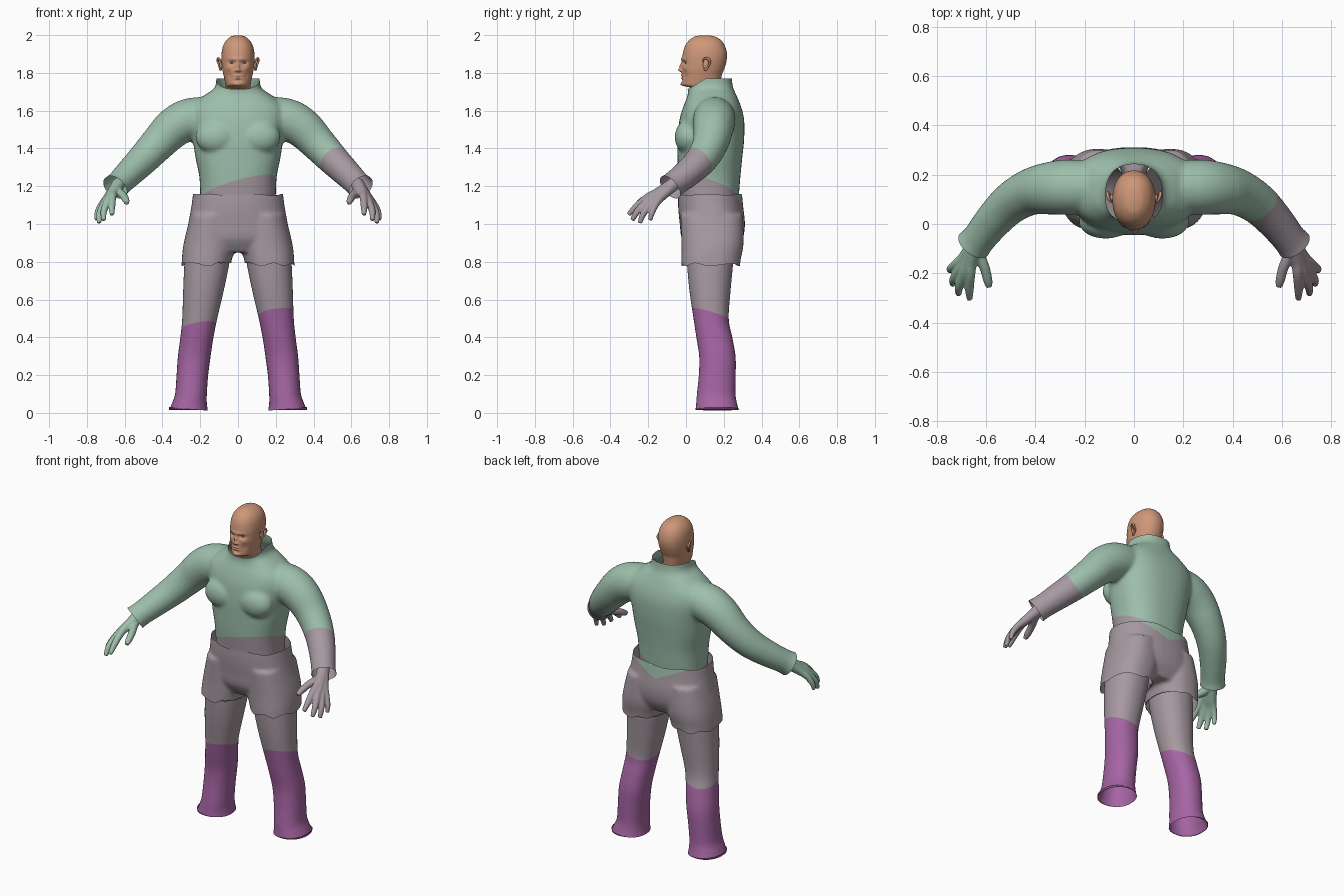
import bpy, bmesh, math
from mathutils import Vector

cube = bpy.data.objects.get("Cube")
if cube:
    bpy.data.objects.remove(cube)


def material(name, rgb):
    m = bpy.data.materials.new(name)
    m.use_nodes = True
    m.diffuse_color = (*rgb, 1)
    m.node_tree.nodes["Principled BSDF"].inputs["Base Color"].default_value = (*rgb, 1)
    return m


GREEN = material("sage green", (0.34, 0.52, 0.41))
GREY = material("mauve grey", (0.38, 0.32, 0.355))
PURPLE = material("purple", (0.38, 0.13, 0.37))
SKIN = material("skin", (0.62, 0.31, 0.19))
EYE = material("eye grey", (0.3, 0.3, 0.36))


def spline(pts, steps):
    """Smooth interpolation of tuples."""
    out = []
    for i in range(len(pts) - 1):
        a, b, c, d = pts[max(i - 1, 0)], pts[i], pts[i + 1], pts[min(i + 2, len(pts) - 1)]
        for k in range(steps):
            t = k / steps
            out.append([q + t * ((r - p) / 2 + t * (p - 2.5 * q + 2 * r - s / 2
                        + t * (1.5 * (q - r) + (s - p) / 2))) for p, q, r, s in zip(a, b, c, d)])
    return out + [list(pts[-1])]


def skin_rings(bm, rings, caps):
    loops = [[bm.verts.new(p) for p in ring] for ring in rings]
    n = len(loops[0])
    for a, b in zip(loops, loops[1:]):
        for i in range(n):
            bm.faces.new((a[i], a[(i + 1) % n], b[(i + 1) % n], b[i]))
    if caps:
        bm.faces.new(loops[0])
        bm.faces.new(loops[-1])


def stack(bm, stations, side=1, power=2.0, seg=40, steps=5, caps=True):
    """Loft level sections given as (z, x0, x1, y0, y1)."""
    rings = []
    for z, x0, x1, y0, y1 in spline(stations, steps):
        ring = []
        for i in range(seg):
            t = 2 * math.pi * i / seg
            c, s = (math.copysign(abs(f) ** (2 / power), f) for f in (math.cos(t), math.sin(t)))
            ring.append((side * ((x0 + x1) / 2 + c * (x1 - x0) / 2), (y0 + y1) / 2 + s * (y1 - y0) / 2, z))
        rings.append(ring)
    skin_rings(bm, rings, caps)


def tube(bm, pts, side=1, seg=20, steps=4):
    """Loft round sections along (x, y, z, radius) points."""
    path = spline(pts, steps)
    rings = []
    for i, (x, y, z, r) in enumerate(path):
        d = Vector(path[min(i + 1, len(path) - 1)][:3]) - Vector(path[max(i - 1, 0)][:3])
        u = d.cross((0, 0, 1)).normalized()
        v = d.cross(u).normalized()
        ring = []
        for k in range(seg):
            t = 2 * math.pi * k / seg
            p = Vector((x, y, z)) + r * (math.cos(t) * u + math.sin(t) * v)
            ring.append((side * p.x, p.y, p.z))
        rings.append(ring)
    skin_rings(bm, rings, True)


def ball(bm, centre, size):
    new = bmesh.ops.create_uvsphere(bm, u_segments=24, v_segments=16, radius=1)["verts"]
    for v in new:
        v.co = Vector(centre) + Vector(a * b for a, b in zip(v.co, size))


def finish(name, bm, mats, voxel=0, smooth=0):
    bmesh.ops.recalc_face_normals(bm, faces=bm.faces)
    me = bpy.data.meshes.new(name)
    bm.to_mesh(me)
    bm.free()
    ob = bpy.data.objects.new(name, me)
    bpy.context.collection.objects.link(ob)
    if voxel:
        m = ob.modifiers.new("fuse", "REMESH")
        m.mode, m.voxel_size = "VOXEL", voxel
        m = ob.modifiers.new("relax", "SMOOTH")
        m.factor, m.iterations = 0.5, smooth
        bpy.context.view_layer.update()
        dg = bpy.context.evaluated_depsgraph_get()
        ob.data = bpy.data.meshes.new_from_object(ob.evaluated_get(dg))
        ob.modifiers.clear()
    ob.data.materials.clear()
    for m in mats:
        ob.data.materials.append(m)
    for p in ob.data.polygons:
        p.use_smooth, p.material_index = True, 0
    return ob


def split(ob, point, normal, index=None, where=lambda c: True):
    """Trim the side the normal points to, or recolour it when an index is given."""
    bm = bmesh.new()
    bm.from_mesh(ob.data)
    point, normal = Vector(point), Vector(normal).normalized()
    faces = [f for f in bm.faces if where(f.calc_center_median())]
    geom = set(faces) | {e for f in faces for e in f.edges} | {v for f in faces for v in f.verts}
    bmesh.ops.bisect_plane(bm, geom=list(geom), plane_co=point, plane_no=normal, clear_outer=index is None)
    if index is not None:
        for f in bm.faces:
            c = f.calc_center_median()
            if where(c) and (c - point).dot(normal) > 0:
                f.material_index = index
    bm.to_mesh(ob.data)
    bm.free()


# Shirt: torso, chest and arms fused, then opened at collar, cuffs and waist
bm = bmesh.new()
torso = [(1.04, .2, -.03, .27), (1.15, .2, -.035, .28), (1.25, .205, -.043, .288), (1.35, .225, -.045, .298),
         (1.45, .24, -.045, .308), (1.55, .26, -.035, .308), (1.62, .25, -.015, .292), (1.68, .18, .008, .268),
         (1.72, .125, .008, .25), (1.77, .115, -.012, .243), (1.83, .12, -.025, .245)]
stack(bm, [(z, -w, w, a, b) for z, w, a, b in torso], power=2.4)
arm = [(.1, .15, 1.575, .10), (.25, .15, 1.555, .112), (.34, .145, 1.51, .107), (.42, .13, 1.43, .095),
       (.50, .085, 1.345, .085), (.57, .015, 1.275, .076), (.63, -.06, 1.215, .069), (.655, -.09, 1.19, .074),
       (.70, -.145, 1.15, .078)]
for s in (1, -1):
    tube(bm, arm, s, seg=28)
    ball(bm, (s * .115, .01, 1.46), (.11, .07, .09))
shirt = finish("shirt", bm, [GREEN, GREY], .01, 8)
for s in (1, -1):
    split(shirt, (s * .65, -.085, 1.195), (s * .5, -.66, -.56))
split(shirt, (0, 0, 1.77), (0, 0, 1))
split(shirt, (0, 0, 1.708), (0, -.06, .1), where=lambda c: c.z > 1.6)
split(shirt, (0, 0, 1.09), (0, 0, -1))
split(shirt, (.505, .07, 1.34), (.5, -.66, -.56), 1, lambda c: c.x > .35)
split(shirt, (0, 0, 1.22), (.27, -.32, -1), 1, lambda c: abs(c.x) < .3 and c.z < 1.32)

# Hands: each finger runs from the wrist through its knuckle to its tip
wrist = (.63, -.06, 1.215, .036)
fingers = [((.635, -.11, 1.175, .026), (.607, -.175, 1.15, .021), (.594, -.225, 1.128, .019), (.588, -.255, 1.112, .013)),
           ((.66, -.15, 1.165, .026), (.665, -.205, 1.14, .021), (.668, -.265, 1.09, .018), (.667, -.305, 1.05, .012)),
           ((.672, -.15, 1.155, .026), (.69, -.20, 1.125, .021), (.71, -.255, 1.07, .018), (.712, -.285, 1.02, .012)),
           ((.68, -.14, 1.145, .026), (.708, -.185, 1.11, .02), (.733, -.225, 1.055, .017), (.735, -.245, 1.005, .012)),
           ((.685, -.13, 1.145, .025), (.72, -.16, 1.105, .019), (.744, -.18, 1.06, .016), (.748, -.19, 1.02, .011))]
for s, side, mat in ((1, "left", GREY), (-1, "right", GREEN)):
    bm = bmesh.new()
    for f in fingers:
        tube(bm, (wrist, *f), s, seg=14)
    finish(side + "_hand", bm, [mat], .005, 3)

# Shorts: hips and two wide leg openings
bm = bmesh.new()
hips = [(1.22, .232, -.04, .29), (1.1, .246, -.042, .302), (1.0, .264, -.033, .312), (.92, .277, -.022, .3),
        (.85, .26, .02, .26)]
stack(bm, [(z, -w, w, a, b) for z, w, a, b in hips], power=2.3)
for s in (1, -1):
    stack(bm, [(1.05, .02, .25, -.03, .30), (.9, .012, .287, -.024, .305), (.8, .035, .298, -.024, .288),
               (.7, .05, .3, -.02, .28)], s, 2.3)
shorts = finish("shorts", bm, [GREY, GREEN], .01, 6)
split(shorts, (0, 0, .785), (0, 0, -1))
split(shorts, (0, 0, 1.155), (0, 0, 1))
for s in (1, -1):
    split(shorts, (0, 0, 1.075), (-s * .45, 0, 1), 1, lambda c: c.y > .14 and c.x * s >= 0)
for v in shorts.data.vertices:
    if v.co.z < .788:
        v.co.z += .008 * math.sin(45 * v.co.x + 30 * v.co.y) + .03 * max(0, 1 - abs(v.co.x) / .12)
    elif v.co.z > 1.152:
        v.co.z += .005 * math.sin(25 * v.co.x + 20 * v.co.y)

# Trouser legs, open at the flared hems
leg = [(.95, .03, .27, .0, .26), (.8, .045, .283, .005, .25), (.65, .075, .29, .018, .236), (.5, .11, .295, .04, .226),
       (.4, .13, .305, .055, .245), (.3, .145, .318, .07, .262), (.2, .158, .325, .068, .263),
       (.1, .165, .333, .058, .262), (.05, .165, .35, .054, .27), (.012, .16, .366, .05, .28)]
for s, side, knee, lean in ((1, "left", (.2, .04, .55), (.15, -.3, -1)), (-1, "right", (-.215, .04, .48), (.15, -.25, -1))):
    bm = bmesh.new()
    stack(bm, leg, s, 2.2, 48, 6, False)
    trouser = finish(side + "_trouser_leg", bm, [GREY, PURPLE])
    split(trouser, knee, lean, 1)
    for v in trouser.data.vertices:
        if v.co.z < .014:
            v.co.z += .09 * (abs(v.co.x) - .16)

# Head and neck, with the face pushed in and out by soft bumps
bm = bmesh.new()
head = [(1.999, .012, .08, .115), (1.992, .038, .045, .155), (1.97, .064, .014, .188), (1.94, .08, -.006, .207),
        (1.9, .087, -.017, .217), (1.86, .087, -.02, .214), (1.82, .083, -.022, .202), (1.79, .077, -.022, .19),
        (1.76, .071, -.022, .185), (1.735, .066, -.018, .182), (1.72, .067, .025, .182), (1.69, .07, .045, .183),
        (1.64, .075, .05, .19)]
stack(bm, [(z, -w, w, a, b) for z, w, a, b in head], power=2.15, seg=128, steps=8)
# Each bump: x, z, width, height, push
bumps = [(0, 1.873, .05, .01, -.006), (.032, 1.853, .017, .01, .013), (0, 1.835, .008, .02, -.013),
         (0, 1.814, .011, .008, -.017), (.013, 1.811, .007, .006, -.007), (.05, 1.825, .016, .014, -.005),
         (0, 1.785, .02, .004, -.006), (0, 1.779, .022, .0025, .005), (0, 1.773, .018, .004, -.006),
         (0, 1.76, .02, .005, .004), (0, 1.738, .02, .01, -.008), (.045, 1.785, .014, .02, .005)]
for v in bm.verts:
    if v.co.y < .07:
        x, z = abs(v.co.x), v.co.z
        v.co.y += sum(d * math.exp(-((x - cx) / w) ** 2 - ((z - cz) / h) ** 2) for cx, cz, w, h, d in bumps)
finish("head", bm, [SKIN])

# Eyes and ears
for s, side in ((1, "left"), (-1, "right")):
    bm = bmesh.new()
    ball(bm, (s * .032, .0065, 1.853), (.013, .013, .006))
    finish(side + "_eye", bm, [EYE])
    bm = bmesh.new()
    ball(bm, (s * .089, .105, 1.845), (.01, .016, .027))
    tube(bm, [(.09, .09, 1.855, .004), (.098, .095, 1.874, .005), (.106, .115, 1.876, .006), (.107, .127, 1.86, .006),
              (.1, .12, 1.838, .005), (.093, .104, 1.817, .006), (.089, .096, 1.822, .004)], s, 12)
    finish(side + "_ear", bm, [SKIN])
